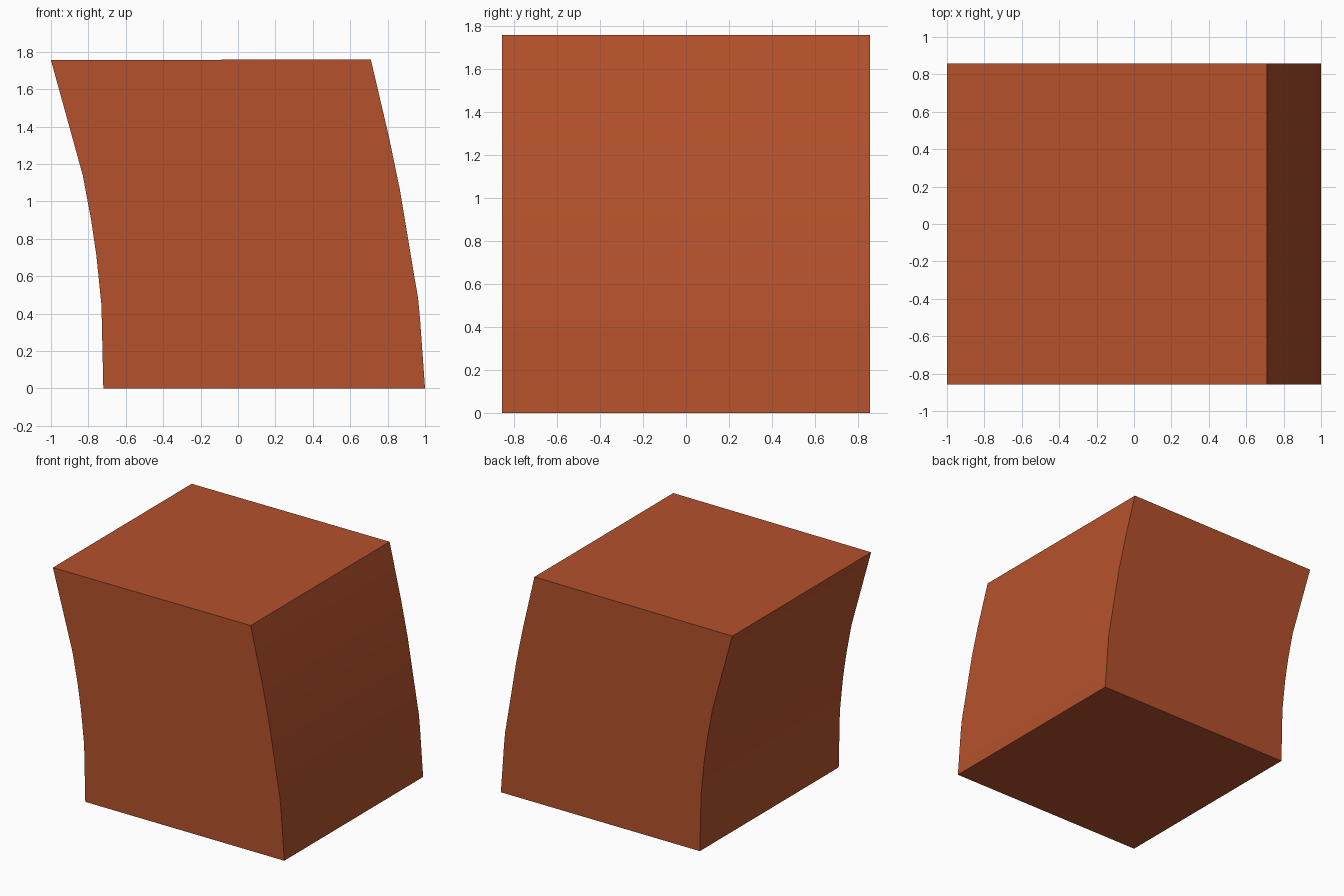
import bpy
import bmesh

if "Cube" in bpy.data.objects:
    bpy.data.objects.remove(bpy.data.objects["Cube"])

HALF_DEPTH = 0.857

# Side profile (x, z): left edge going up, then right edge going down
left = [(-0.72, 0), (-0.73, 0.445), (-0.757, 0.71), (-0.785, 0.90),
        (-0.83, 1.14), (-1.0, 1.755)]
right = [(0.71, 1.76), (0.807, 1.345), (0.866, 1.06), (0.93, 0.675),
         (0.963, 0.48), (0.973, 0.375), (1.0, 0)]

# Leaning block: the profile extruded front to back
bm = bmesh.new()
face = bm.faces.new([bm.verts.new((x, -HALF_DEPTH, z)) for x, z in left + right])
extruded = bmesh.ops.extrude_face_region(bm, geom=[face], use_keep_orig=True)
back = [g for g in extruded["geom"] if isinstance(g, bmesh.types.BMVert)]
bmesh.ops.translate(bm, verts=back, vec=(0, 2 * HALF_DEPTH, 0))
bmesh.ops.recalc_face_normals(bm, faces=bm.faces)

mesh = bpy.data.meshes.new("leaning_block")
bm.to_mesh(mesh)
bm.free()
block = bpy.data.objects.new("leaning_block", mesh)
bpy.context.collection.objects.link(block)

# Brick-orange colour
mat = bpy.data.materials.new("brick_orange")
mat.diffuse_color = (0.46, 0.083, 0.025, 1)
mat.use_nodes = True
mat.node_tree.nodes["Principled BSDF"].inputs["Base Color"].default_value = mat.diffuse_color
mesh.materials.append(mat)

# Smooth curved sides, sharp corners
bpy.context.view_layer.objects.active = block
block.select_set(True)
bpy.ops.object.shade_smooth_by_angle(angle=0.52)
